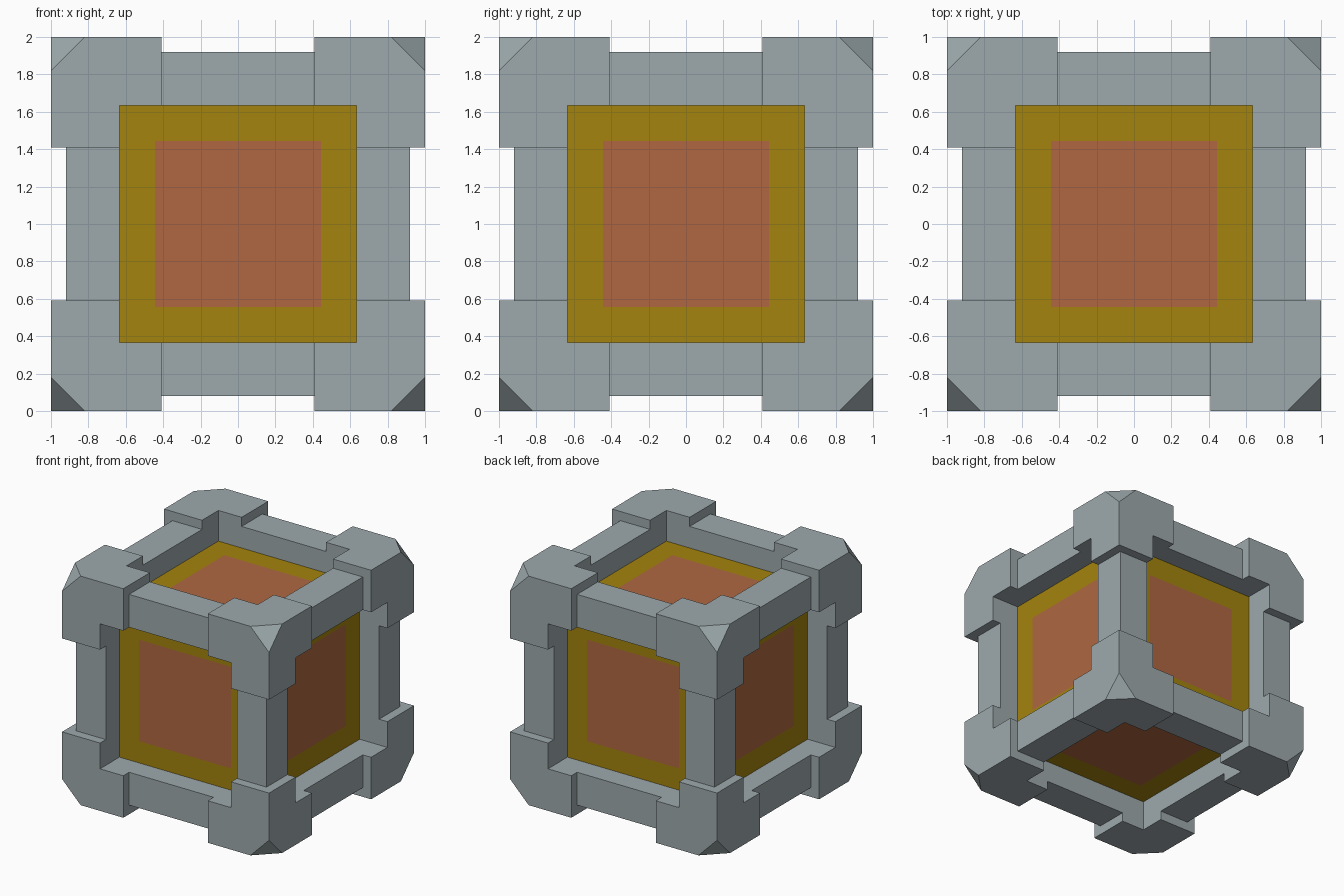
import bpy, bmesh
from mathutils import Vector, Matrix

if "Cube" in bpy.data.objects:
    bpy.data.objects.remove(bpy.data.objects["Cube"])

IN, MID, OUT, GAP, CUT = 0.633, 0.92, 1.0, 0.408, 0.82   # frame distances from centre
PANEL, PLATE = 0.732, 0.443                              # panel depth, plate half size


def material(name, rgb):
    m = bpy.data.materials.new(name)
    m.diffuse_color = (*rgb, 1)
    m.use_nodes = True
    m.node_tree.nodes["Principled BSDF"].inputs["Base Color"].default_value = m.diffuse_color
    return m


GREY = material("frame grey", (0.34, 0.40, 0.415))
YELLOW = material("panel yellow", (0.37, 0.23, 0.004))
COPPER = material("plate copper", (0.43, 0.137, 0.053))


def add_box(bm, lo, hi):
    lo, hi = Vector(lo), Vector(hi)
    mat = Matrix.Translation((lo + hi) / 2) @ Matrix.Diagonal((*(hi - lo), 1))
    bmesh.ops.create_cube(bm, size=1, matrix=mat)


def finish(bm, name, mats, mirror=None):
    bmesh.ops.recalc_face_normals(bm, faces=bm.faces)
    mesh = bpy.data.meshes.new(name)
    bm.to_mesh(mesh)
    bm.free()
    for m in mats:
        mesh.materials.append(m)
    ob = bpy.data.objects.new(name, mesh)
    ob.location.z = 1
    bpy.context.collection.objects.link(ob)
    if mirror:
        mod = ob.modifiers.new("mirror", 'MIRROR')
        mod.use_axis = mirror
        mod.use_mirror_merge = False
    return ob


# Corner blocks: a cube with three short arms, the outer tip cut off, mirrored to eight
bm = bmesh.new()
add_box(bm, (IN,) * 3, (OUT,) * 3)
for a in range(3):
    lo, hi = [IN] * 3, [OUT] * 3
    lo[a], hi[a] = GAP, IN
    add_box(bm, lo, hi)
inner = [f for f in bm.faces
         if any(abs(f.calc_center_median()[a] - IN) < 1e-4
                and all(f.calc_center_median()[b] > IN + 0.01 for b in range(3) if b != a)
                and abs(f.normal[a]) > 0.9 for a in range(3))]
bmesh.ops.delete(bm, geom=inner, context='FACES')
bmesh.ops.remove_doubles(bm, verts=bm.verts, dist=1e-4)
bmesh.ops.dissolve_limit(bm, angle_limit=0.01, verts=bm.verts, edges=bm.edges)
cut = bmesh.ops.bisect_plane(bm, geom=bm.verts[:] + bm.edges[:] + bm.faces[:],
                             plane_co=(CUT, OUT, OUT), plane_no=(1, 1, 1), clear_outer=True)
bmesh.ops.edgenet_fill(bm, edges=[e for e in cut["geom_cut"] if isinstance(e, bmesh.types.BMEdge)])
finish(bm, "corner_blocks", [GREY], (True, True, True))

# Edge beams: one per axis, mirrored to four
for a, axis in enumerate("xyz"):
    bm = bmesh.new()
    lo, hi = [IN] * 3, [MID] * 3
    lo[a], hi[a] = -GAP, GAP
    add_box(bm, lo, hi)
    finish(bm, "edge_beams_" + axis, [GREY], tuple(b != a for b in range(3)))

# Recessed core: yellow panels with an inset copper plate on every side
bm = bmesh.new()
add_box(bm, (-PANEL,) * 3, (PANEL,) * 3)
plates = bm.faces[:]
bmesh.ops.inset_individual(bm, faces=plates, thickness=PANEL - PLATE, use_even_offset=True)
for f in bm.faces:
    c = f.calc_center_median()
    f.material_index = int(sum(abs(v) > 0.01 for v in c) == 1)
finish(bm, "panel_core", [YELLOW, COPPER])
